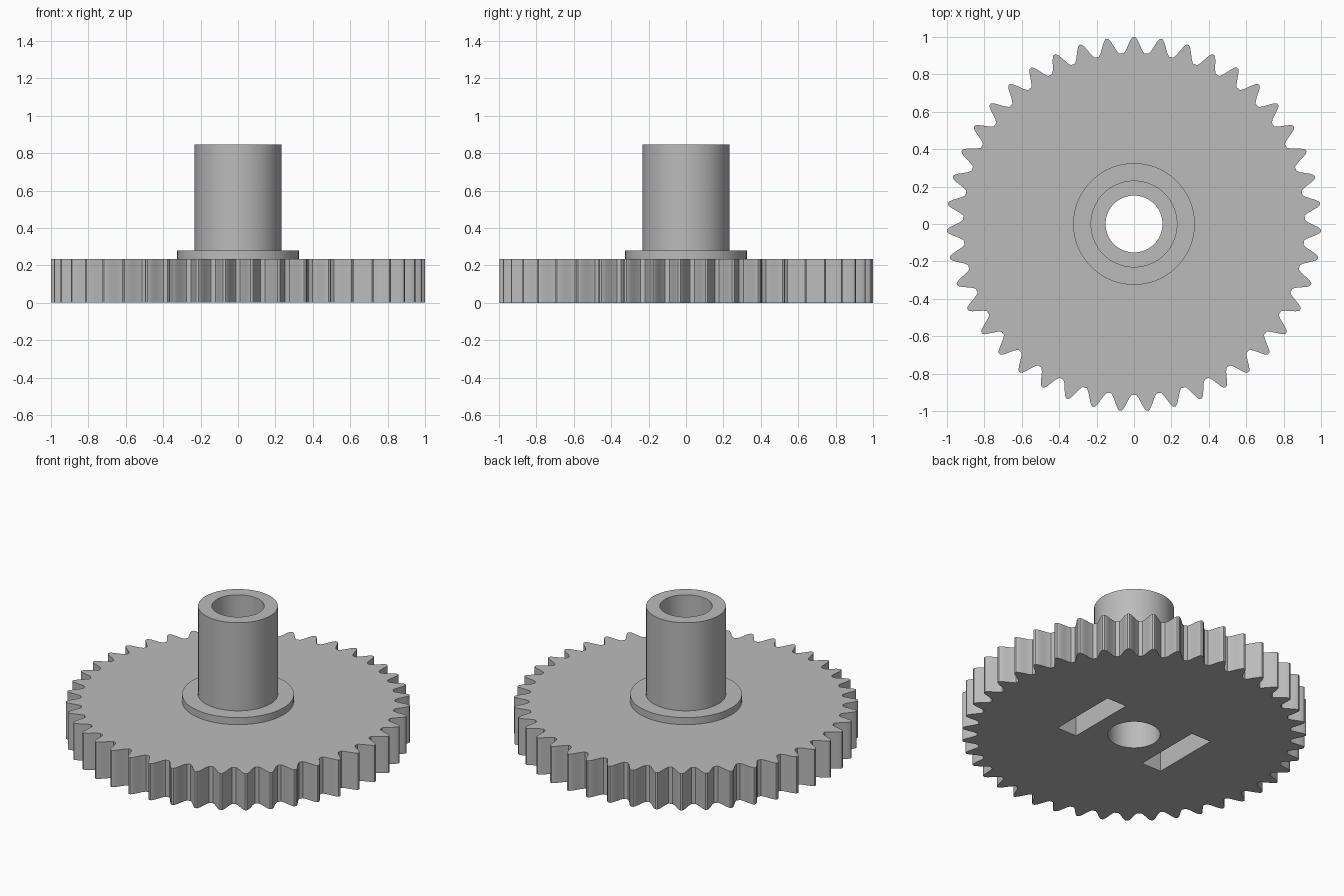
import bpy
import bmesh
from math import cos, sin, tau, radians

TEETH = 43
THICK = 0.235
BORE = 0.152
SLOT_DEPTH = 0.165

cube = bpy.data.objects.get("Cube")
if cube:
    bpy.data.objects.remove(cube, do_unlink=True)

grey = bpy.data.materials.new("plain grey")
grey.use_nodes = True
colour = (0.5, 0.5, 0.5, 1)
grey.diffuse_color = colour
grey.node_tree.nodes["Principled BSDF"].inputs["Base Color"].default_value = colour


def finish(name, bm):
    bmesh.ops.recalc_face_normals(bm, faces=bm.faces)
    mesh = bpy.data.meshes.new(name)
    bm.to_mesh(mesh)
    bm.free()
    mesh.materials.append(grey)
    obj = bpy.data.objects.new(name, mesh)
    bpy.context.collection.objects.link(obj)
    return obj


def select(obj):
    bpy.ops.object.select_all(action="DESELECT")
    obj.select_set(True)
    bpy.context.view_layer.objects.active = obj


def extrude_outline(name, points, z0, z1):
    bm = bmesh.new()
    base = bm.faces.new([bm.verts.new((x, y, z0)) for x, y in points])
    top = bmesh.ops.extrude_face_region(bm, geom=[base])["geom"]
    verts = [v for v in top if isinstance(v, bmesh.types.BMVert)]
    bmesh.ops.translate(bm, verts=verts, vec=(0, 0, z1 - z0))
    return finish(name, bm)


def circle(radius, count=96):
    return [(radius * cos(tau * i / count), radius * sin(tau * i / count))
            for i in range(count)]


def cut(obj, cutter):
    mod = obj.modifiers.new("cut", "BOOLEAN")
    mod.operation = "DIFFERENCE"
    mod.solver = "EXACT"
    mod.object = cutter
    select(obj)
    bpy.ops.object.modifier_apply(modifier=mod.name)
    bpy.data.objects.remove(cutter, do_unlink=True)


# Toothed plate: half a tooth as (radius, half width), mirrored and repeated
flank = [(0.912, 0.055), (0.93, 0.043), (0.955, 0.032),
         (0.98, 0.021), (0.993, 0.013), (1.0, 0.006)]
tooth = [(r, -w) for r, w in flank] + [(r, w) for r, w in reversed(flank)]
outline = []
for i in range(TEETH):
    a = tau / 4 + tau * i / TEETH
    for r, w in tooth:
        outline.append((r * cos(a) - w * sin(a), r * sin(a) + w * cos(a)))
plate = extrude_outline("gear_plate", outline, 0, THICK)

# Central bore and the two blind slots underneath
cut(plate, extrude_outline("bore_cutter", circle(BORE), -0.1, THICK + 0.1))
for side in (-1, 1):
    corners = [(-0.07, -0.225), (0.07, -0.225), (0.07, 0.225), (-0.07, 0.225)]
    slot = [(side * 0.32 + x, y) for x, y in corners]
    cut(plate, extrude_outline("slot_cutter", slot, -0.1, SLOT_DEPTH))

# Hollow hub with its collar, turned from one open profile
profile = [(BORE, THICK), (BORE, 0.845), (0.232, 0.845),
           (0.232, 0.28), (0.325, 0.28), (0.325, THICK)]
bm = bmesh.new()
verts = [bm.verts.new((r, 0, z)) for r, z in profile]
edges = [bm.edges.new(pair) for pair in zip(verts, verts[1:])]
bmesh.ops.spin(bm, geom=verts + edges, cent=(0, 0, 0), axis=(0, 0, 1),
               angle=tau, steps=96, use_merge=True)
bmesh.ops.remove_doubles(bm, verts=bm.verts, dist=0.0001)
hub = finish("hub_with_collar", bm)
# Open shell: make sure its faces point outward
if max(hub.data.polygons, key=lambda p: p.center.z).normal.z < 0:
    hub.data.flip_normals()

for obj in (plate, hub):
    select(obj)
    bpy.ops.object.shade_smooth_by_angle(angle=radians(25))
